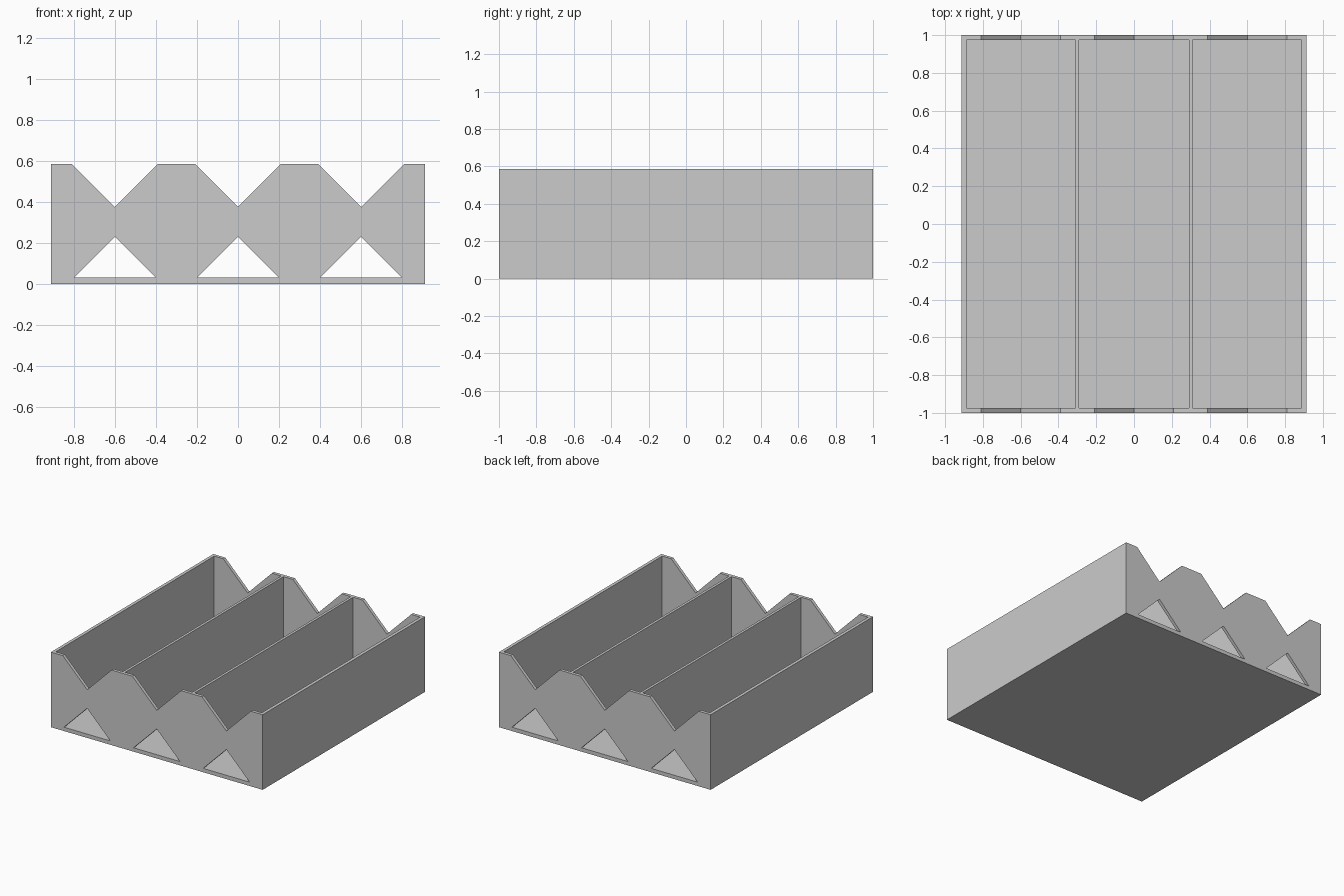
import bpy, bmesh
from mathutils import Vector

if "Cube" in bpy.data.objects:
    bpy.data.objects.remove(bpy.data.objects["Cube"], do_unlink=True)

WIDTH, LENGTH, HEIGHT = 1.825, 2.0, 0.585
WALL, FLOOR, PITCH = 0.025, 0.03, 0.6

grey = bpy.data.materials.new("light grey")
grey.use_nodes = True
grey.diffuse_color = (0.6, 0.6, 0.6, 1)
grey.node_tree.nodes["Principled BSDF"].inputs["Base Color"].default_value = grey.diffuse_color


def prism(name, profile, length):
    """Extrude an x-z profile along y, centred on y = 0."""
    bm = bmesh.new()
    face = bm.faces.new([bm.verts.new((x, -length / 2, z)) for x, z in profile])
    ext = bmesh.ops.extrude_face_region(bm, geom=[face])
    moved = [v for v in ext["geom"] if isinstance(v, bmesh.types.BMVert)]
    bmesh.ops.translate(bm, verts=moved, vec=Vector((0, length, 0)))
    bmesh.ops.recalc_face_normals(bm, faces=bm.faces)
    mesh = bpy.data.meshes.new(name)
    bm.to_mesh(mesh)
    bm.free()
    mesh.materials.append(grey)
    obj = bpy.data.objects.new(name, mesh)
    bpy.context.collection.objects.link(obj)
    return obj


def rect(cx, half, low, high):
    return [(cx - half, low), (cx + half, low), (cx + half, high), (cx - half, high)]


# Solid block that becomes the tray
tray = prism("divided_tray", rect(0, WIDTH / 2, 0, HEIGHT), LENGTH)

# Each bay: a deep pocket, a V notch in the rims and a triangular hole in the end walls
cutters = []
for cx in (-PITCH, 0, PITCH):
    left = -WIDTH / 2 + WALL if cx < 0 else cx - 0.29
    right = WIDTH / 2 - WALL if cx > 0 else cx + 0.29
    pocket = rect((left + right) / 2, (right - left) / 2, FLOOR, HEIGHT + 0.1)
    notch = [(cx, 0.375), (cx + 0.26, 0.635), (cx - 0.26, 0.635)]
    hole = [(cx - 0.2, FLOOR), (cx + 0.2, FLOOR), (cx, 0.23)]
    cutters += [prism("pocket_cutter", pocket, LENGTH - 2 * WALL),
                prism("notch_cutter", notch, LENGTH + 0.2),
                prism("hole_cutter", hole, LENGTH + 0.2)]

for cutter in cutters:
    cutter.hide_render = True
    mod = tray.modifiers.new(cutter.name, "BOOLEAN")
    mod.operation = "DIFFERENCE"
    mod.solver = "EXACT"
    mod.object = cutter

# Bake the cuts and drop the cutters
bpy.context.view_layer.update()
baked = bpy.data.meshes.new_from_object(tray.evaluated_get(bpy.context.evaluated_depsgraph_get()))
tray.modifiers.clear()
tray.data = baked
for cutter in cutters:
    bpy.data.objects.remove(cutter, do_unlink=True)
